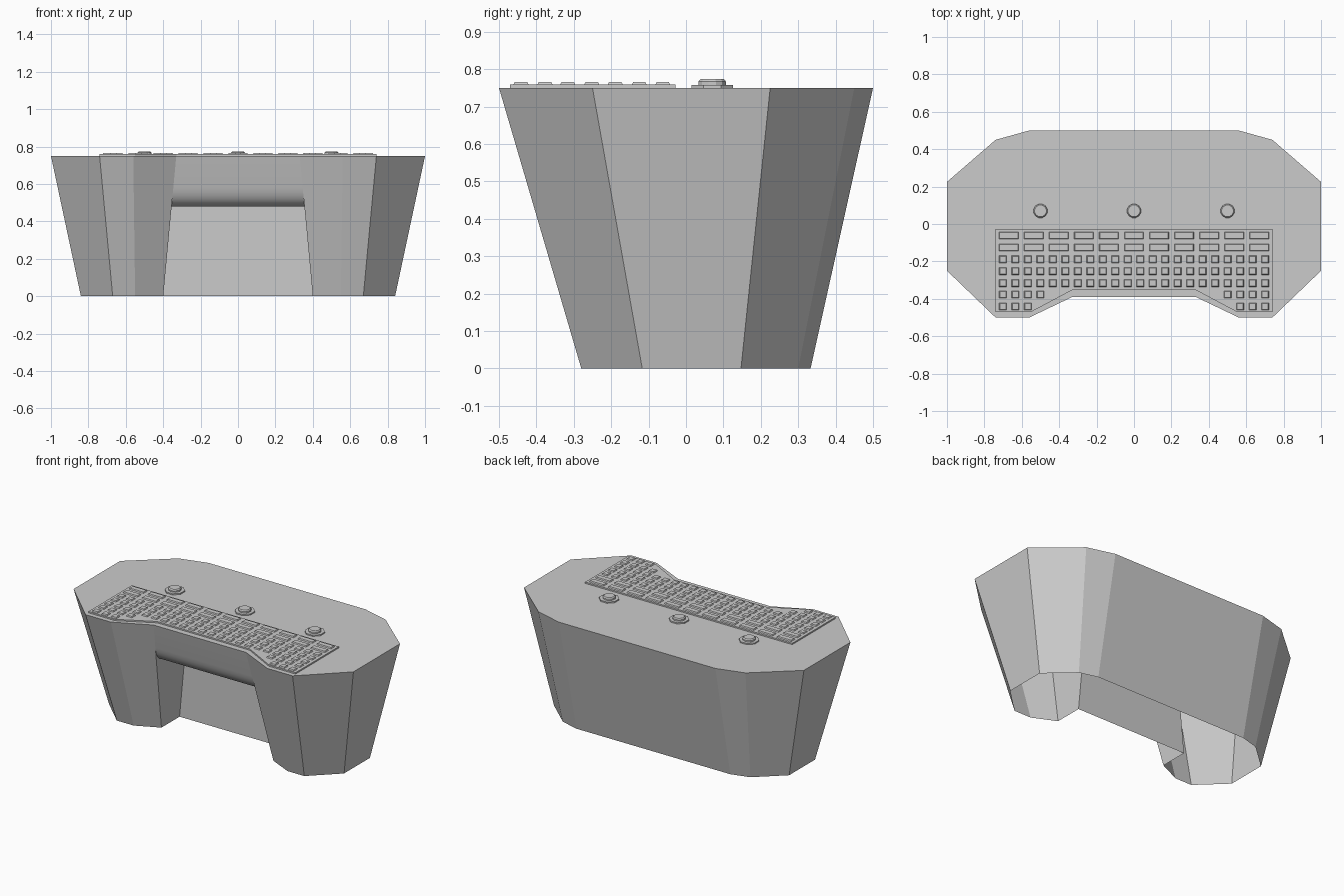
import bpy, bmesh, math
from mathutils import Vector

if "Cube" in bpy.data.objects:
    bpy.data.objects.remove(bpy.data.objects["Cube"])

Z_TOP = 0.75


def finish(name, bm):
    mesh = bpy.data.meshes.new(name)
    bm.to_mesh(mesh)
    bm.free()
    obj = bpy.data.objects.new(name, mesh)
    bpy.context.collection.objects.link(obj)
    return obj


def mirrored(half):
    # right half (front to back) plus its mirror image, as one outline
    return half + [(-x, y) for x, y in reversed(half)]


# Console body: tapered shell, open underneath, with a knee space in front
def console_body():
    top = mirrored([(0.33, -0.39), (0.56, -0.5), (0.74, -0.5), (1, -0.25),
                    (1, 0.225), (0.74, 0.45), (0.56, 0.5)])
    low = mirrored([(0.40, -0.21), (0.55, -0.28), (0.67, -0.28), (0.84, -0.117),
                    (0.84, 0.147), (0.67, 0.30), (0.55, 0.333)])
    bm = bmesh.new()
    tv = [bm.verts.new((x, y, Z_TOP)) for x, y in top]
    lv = [bm.verts.new((x, y, 0)) for x, y in low]
    cap = bm.faces.new(tv)

    # rounded lip profile in y/z, running back to the knee panel
    a, b, c = Vector((-0.35, 0.583)), Vector((-0.325, 0.48)), Vector((-0.25, 0.48))
    lip = [a * (1 - t) ** 2 + b * 2 * t * (1 - t) + c * t * t
           for t in [i / 8 for i in range(9)]]
    path = lip + [Vector((-0.025, 0.48)), Vector((-0.025, 0))]
    sides = []
    for s in (1, -1):
        sides.append([bm.verts.new((s * (0.40 - 0.07 * p.y / Z_TOP), p.x, p.y))
                      for p in path])
    right, left = sides
    n = len(tv)
    for i in range(n - 1):
        quad = [tv[i], lv[i], lv[i + 1], tv[i + 1]]
        # the pedestal faces beside the lip share its start point
        if i == 0:
            quad = [tv[0], right[0], lv[0], lv[1], tv[1]]
        elif i == n - 2:
            quad = [tv[i], lv[i], lv[i + 1], left[0], tv[i + 1]]
        bm.faces.new(quad)

    # lip, ceiling and knee panel
    r, l = [tv[0]] + right, [tv[-1]] + left
    for i in range(len(r) - 1):
        f = bm.faces.new([l[i], r[i], r[i + 1], l[i + 1]])
        f.smooth = i < len(lip)
    # knee space side walls
    bm.faces.new([lv[0]] + right)
    bm.faces.new([lv[-1]] + left)

    bmesh.ops.recalc_face_normals(bm, faces=bm.faces[:])
    cap.normal_update()
    if cap.normal.z < 0:
        bmesh.ops.reverse_faces(bm, faces=bm.faces[:])
    finish("console_body", bm)


# Raised key bed following the front edge of the top
def key_bed():
    outline = mirrored([(0.33, -0.353), (0.55, -0.47), (0.74, -0.47), (0.74, -0.028)])
    bm = bmesh.new()
    base = bm.faces.new([bm.verts.new((x, y, Z_TOP)) for x, y in outline])
    ext = bmesh.ops.extrude_face_region(bm, geom=[base])
    for v in ext["geom"]:
        if isinstance(v, bmesh.types.BMVert):
            v.co.z += 0.009
    bmesh.ops.recalc_face_normals(bm, faces=bm.faces[:])
    finish("key_bed", bm)


def add_key(bm, x, y, w, d):
    made = bmesh.ops.create_cube(bm, size=1)["verts"]
    for v in made:
        inset = 0.008 if v.co.z > 0 else 0
        v.co = (x + math.copysign(w / 2 - inset / 2, v.co.x),
                y + math.copysign(d / 2 - inset / 2, v.co.y),
                0.7575 if v.co.z < 0 else 0.766)


# Keys: two rows of wide bars, then square keys thinning to the two ends
def keys():
    wide, small = bmesh.new(), bmesh.new()
    for y in (-0.062, -0.125):
        for i in range(11):
            add_key(wide, (i - 5) * 0.134, y, 0.105, 0.04)
    for y, per_side in ((-0.189, 11), (-0.252, 11), (-0.316, 11),
                        (-0.377, 4), (-0.441, 3)):
        for i in range(per_side):
            for s in (1, -1):
                add_key(small, s * (0.701 - i * 0.0668), y, 0.041, 0.041)
    finish("wide_keys", wide)
    finish("square_keys", small)


# Knob: stacked rings on an octagonal collar
def turned(name, x, y, profile, sides):
    bm = bmesh.new()
    rings = []
    for r, z in profile:
        rings.append([bm.verts.new((x + r * math.cos(a), y + r * math.sin(a), z))
                      for a in [2 * math.pi * (k + 0.5) / sides for k in range(sides)]])
    for lo, hi in zip(rings, rings[1:]):
        for k in range(sides):
            m = (k + 1) % sides
            bm.faces.new([lo[k], lo[m], hi[m], hi[k]])
    bm.faces.new(rings[-1])
    bm.faces.new(rings[0][::-1])
    finish(name, bm)


console_body()
key_bed()
keys()
for x in (-0.5, 0, 0.5):
    turned("knob_collar", x, 0.07, [(0.06, 0.75), (0.06, 0.758)], 8)
    turned("knob", x, 0.07, [(0.038, 0.757), (0.038, 0.767), (0.032, 0.774)], 12)
